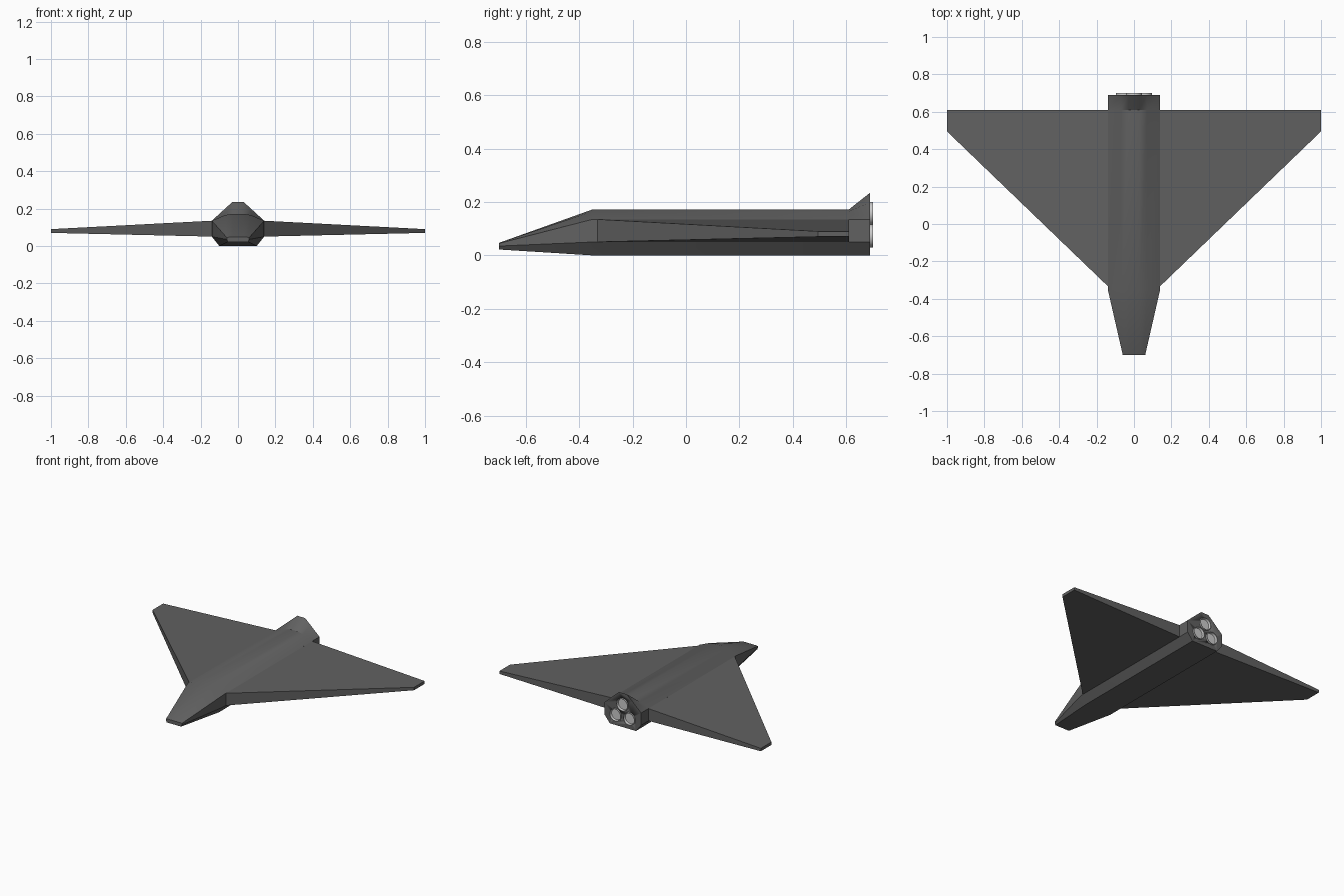
import bpy, bmesh, math
from mathutils import Vector

if "Cube" in bpy.data.objects:
    bpy.data.objects.remove(bpy.data.objects["Cube"])


def material(name, v):
    m = bpy.data.materials.new(name)
    m.diffuse_color = (v, v, v, 1)
    m.use_nodes = True
    m.node_tree.nodes["Principled BSDF"].inputs["Base Color"].default_value = m.diffuse_color
    return m


HULL = material("hull_grey", 0.12)
METAL = material("nozzle_metal", 0.75)


def finish(name, bm, mat, angle=30):
    bmesh.ops.recalc_face_normals(bm, faces=bm.faces)
    me = bpy.data.meshes.new(name)
    bm.to_mesh(me)
    bm.free()
    ob = bpy.data.objects.new(name, me)
    bpy.context.collection.objects.link(ob)
    me.materials.append(mat)
    bpy.ops.object.select_all(action='DESELECT')
    bpy.context.view_layer.objects.active = ob
    ob.select_set(True)
    bpy.ops.object.shade_smooth_by_angle(angle=math.radians(angle))
    return ob


def loft(rings, caps=True):
    """Bridge closed rings of equal length, with optional end caps."""
    bm = bmesh.new()
    loops = [[bm.verts.new(p) for p in r] for r in rings]
    n = len(loops[0])
    for a, b in zip(loops, loops[1:]):
        for i in range(n):
            j = (i + 1) % n
            bm.faces.new((a[i], a[j], b[j], b[i]))
    if caps:
        bm.faces.new(loops[0])
        bm.faces.new(loops[-1])
    return bm


def section(y, half):
    """Mirror a half outline (x, z) into a closed ring at y."""
    full = half + [(-x, z) for x, z in reversed(half)]
    return [(x, y, z) for x, z in full]


def lathe(x, z, profile, caps):
    """Rings of (radius, y) around an axis along y."""
    n = 32
    return loft([[(x + r * math.cos(2 * math.pi * i / n), y,
                   z + r * math.sin(2 * math.pi * i / n)) for i in range(n)]
                 for r, y in profile], caps)


# Fuselage: tapered nose, constant body, flared tail
mid = [(0.03, 0.172), (0.07, 0.165), (0.14, 0.135), (0.14, 0.05), (0.10, 0.0)]
nose = [(0.03, 0.047), (0.05, 0.047), (0.06, 0.045), (0.06, 0.035), (0.055, 0.022)]
tail = [(0.03, 0.235), (0.07, 0.199), (0.14, 0.135), (0.14, 0.05), (0.10, 0.0)]
fuselage = finish("fuselage", loft([section(-0.7, nose), section(-0.35, mid),
                                    section(0.61, mid), section(0.69, tail)]), HULL)

# Delta wings, tapering in chord and thickness
for s, side in ((1, "right"), (-1, "left")):
    def rib(x, front, low, high):
        return [(s * x, front, low), (s * x, front, high),
                (s * x, 0.61, high), (s * x, 0.61, low)]
    finish(side + "_wing", loft([rib(0.13, -0.342, 0.05, 0.1355),
                                 rib(1.0, 0.495, 0.07, 0.09)]), HULL)

# Three engine nozzles recessed into the tail
for name, x, z in (("left", -0.053, 0.073), ("right", 0.053, 0.073), ("top", 0, 0.157)):
    cutter = finish(name + "_nozzle_cutter",
                    lathe(x, z, [(0.042, 0.70), (0.042, 0.685), (0.022, 0.645)], True), HULL)
    cutter.hide_render = True
    cutter.hide_set(True)
    cut = fuselage.modifiers.new(name + "_recess", 'BOOLEAN')
    cut.operation = 'DIFFERENCE'
    cut.solver = 'EXACT'
    cut.object = cutter
    finish(name + "_nozzle",
           lathe(x, z, [(0.043, 0.685), (0.043, 0.70), (0.040, 0.70), (0.036, 0.682),
                        (0.029, 0.665), (0.018, 0.655), (0.001, 0.651)], True), METAL, 50)
